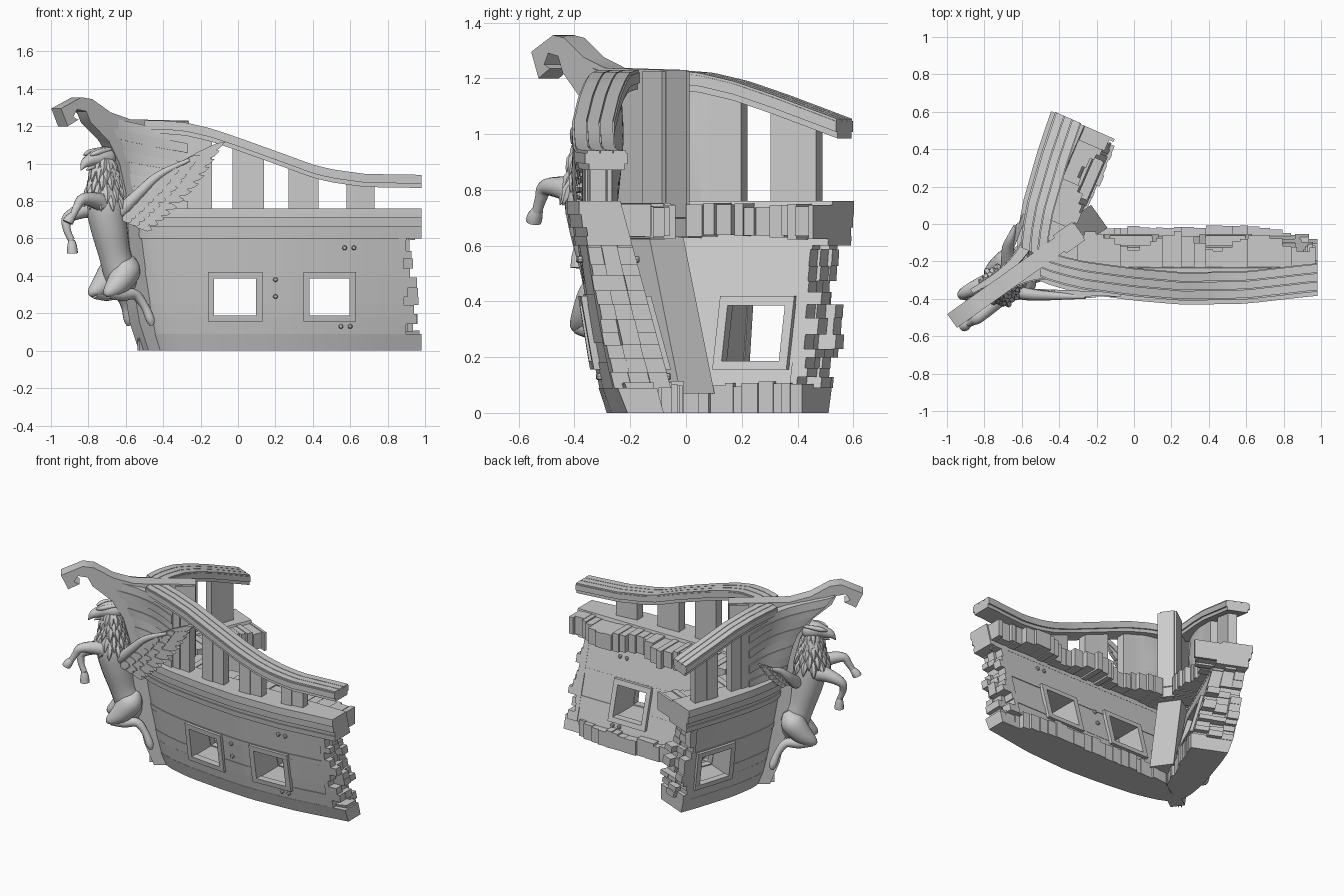
import bpy, bmesh, math, random
from mathutils import Vector as V

if "Cube" in bpy.data.objects:
    bpy.data.objects.remove(bpy.data.objects["Cube"])
random.seed(4)
R = random.uniform
P0 = V((-.3, -.04, 0))                      # bow symmetry axis (plan view)
E = V((.815, .58, 0))
N = V((-.58, .815, 0))
F = V((.8368, .5476, 0))                    # mirror line of the short side
LONG, SHORT = .97, .232                     # where the two broken sides end


def lerp(a, b, t): return a + (b - a) * t


def table(t, x):
    for (a, p), (b, q) in zip(t, t[1:]):
        if x <= b:
            return lerp(p, q, max(0, (x - a) / (b - a)))
    return t[-1][1]


def reflect(p):
    d = V(p) - P0
    r = 2 * d.dot(F) * F - d
    return V((P0.x + r.x, P0.y + r.y, p[2]))


def mesh(name, verts, faces, flip=False):
    me = bpy.data.meshes.new(name)
    me.from_pydata([reflect(v) if flip else V(v) for v in verts], [], faces)
    bm = bmesh.new()
    bm.from_mesh(me)
    bmesh.ops.remove_doubles(bm, verts=bm.verts, dist=1e-5)
    bmesh.ops.recalc_face_normals(bm, faces=bm.faces)
    bm.to_mesh(me)
    bm.free()
    ob = bpy.data.objects.new(name, me)
    bpy.context.collection.objects.link(ob)
    return ob


def loft(name, rings, flip=False):
    k, n = len(rings[0]), len(rings)
    faces = [(i*k+j, i*k+(j+1) % k, (i+1)*k+(j+1) % k, (i+1)*k+j) for i in range(n-1) for j in range(k)]
    faces += [tuple(range(k)), tuple(range((n-1)*k, n*k))]
    return mesh(name, [p for r in rings for p in r], faces, flip)


def tube(name, pts, flip=False, sides=12, sub=5):
    # pts: (x, y, z, radius), smoothed into a rounded limb
    P = [V(p) for p in pts]
    path = []
    for i in range(len(P) - 1):
        a, b, c, d = P[max(i-1, 0)], P[i], P[i+1], P[min(i+2, len(P)-1)]
        for s in range(sub):
            t = s / sub
            path.append(.5*(2*b + (c-a)*t + (2*a-5*b+4*c-d)*t*t + (3*b-a-3*c+d)*t**3))
    path.append(P[-1])
    rings = []
    for i, p in enumerate(path):
        d = (path[min(i+1, len(path)-1)] - path[max(i-1, 0)]).to_3d().normalized()
        s = d.cross(V((.6, -.75, .1))).normalized()
        u = d.cross(s)
        rings.append([p.to_3d() + max(p.w, .002)*(s*math.cos(2*math.pi*j/sides) + u*math.sin(2*math.pi*j/sides))
                      for j in range(sides)])
    return loft(name, rings, flip)


# hull surfaces: outer skin, inner skin, rail height
PLAN = [(0, -.229), (.03, -.27), (.07, -.298), (.13, -.325), (.2, -.35), (.37, -.385), (.54, -.408), (.76, -.402), (1, -.36)]
RAIL = [(-.4, 1.23), (-.28, 1.22), (-.15, 1.19), (0, 1.14), (.25, 1.05), (.4, .995), (.5, .97), (.68, .945), (1, .94)]
def axis(x): return P0.y + .7 * (x - P0.x)
def level(z): return min(1, max(0, z) / .7) ** .7
def bow(z): return -.46 - .11 * level(z)
def railz(x): return table(RAIL, x)


def yo(x, z):
    s = (x - bow(z)) / (.97 - bow(z))
    return table(PLAN, s) + (1 - level(z)) * (.09 + .06 * s)


def yi(x, z): return -.03 - .27 * z


def strip(name, x0, x1, z0, z1, fo, fi, flip=False, n=20):
    rings = []
    for i in range(n + 1):
        ring = []
        for zf, f in ((z0, fo), (z1, fo), (z1, fi), (z0, fi)):
            zr = zf if not callable(zf) else .8
            x = lerp(max(x0, bow(zr)), x1, (i / n) ** (1.4 if x0 < -.4 else 1))
            z = zf(x) if callable(zf) else zf
            ring.append((x, min(f(x, z), axis(x)), z))
        rings.append(ring)
    loft(name, rings, flip)


def sides(name, x0, x1, z0, z1, fo, fi, n=20, cut=0, short_fi=None):
    strip(name, x0, x1, z0, z1, fo, fi, False, n)
    if x0 < SHORT - cut - .015:
        strip(name + "_short_side", x0, min(x1, SHORT - cut), z0, z1, fo, short_fi or fi, True, n)


def off(f, d): return lambda x, z: f(x, z) + d


# hull planks, split around the window openings
WIN = [(-.13, .10), (.38, .60)]
END = .87
for z0, z1 in ((.09, .18), (.18, .25), (.25, .39), (.39, .425), (.425, .6)):
    segs = [(-.6, END)]
    if .18 <= z0 < .39:
        segs = [(-.6, -.13), (.10, .38), (.60, END)]
    for a, b in segs:
        sides("hull_plank", a, b, z0, z1, off(yo, R(0, .008)), off(yi, R(-.006, 0)), cut=.08)

# splintered plank ends
for flip, base, lim in ((False, END, .97), (True, SHORT - .08, SHORT)):
    z = .09
    while z < .6:
        h = R(.03, .06)
        for a, b in ((0, .3), (.3, .65), (.65, 1)):
            fa = lambda x, q, t=a: lerp(yo(x, q), yi(x, q), t)
            fb = lambda x, q, t=b: lerp(yo(x, q), yi(x, q), t)
            strip("splintered_end", base - .01, R(base + .01, lim), z, min(z + h, .6), fa, fb, flip, 1)
        z += h

# window frames inside and outside
for a, b in WIN:
    for f, d0, d1 in ((yo, -.018, .03), (yi, -.03, .018)):
        for x0, x1, z0, z1 in ((a-.03, b+.03, .155, .187), (a-.03, b+.03, .386, .42),
                               (a-.03, a+.003, .185, .388), (b-.003, b+.03, .185, .388)):
            sides("window_frame", x0, x1, z0, z1, off(f, d0), off(f, d1), 4, -.1)

# keel beam, wales and covering board
for z0, z1, d in ((0, .09, 0), (.6, .635, -.008), (.635, .665, -.002), (.665, .712, -.016), (.712, .76, -.024)):
    inner = yi if z0 > .1 else off(yi, -.05)
    sides("wale" if z0 else "keel_beam", -.6, LONG + .01, z0, z1, off(yo, d), inner, 26, 0 if z0 else .035)

# broken floor and deck planks
x = -.56
while x < LONG - .02:
    w = R(.03, .07)
    e = min(x + w, LONG)
    fl = -.012 - max(0, x - .7) * .45 + R(-.012, .006)
    tooth = abs(((x + .025) % .45) / .45 - .5) * 2
    dk = -.15 + .11 * (1 - tooth) + R(-.01, .01)
    sides("floor_plank", x, e, 0, .105 + R(-.01, .012), off(yo, .03), lambda q, z, v=fl: v, 1, .035,
          lambda q, z, v=fl: v - .02)
    sides("deck_plank", x, e, .63 + R(-.008, .008), .745 + R(-.01, .008), off(yo, .06), lambda q, z, v=dk: v, 1, 0,
          lambda q, z, v=dk: v - .02)
    x = e

# bulwark posts and sheer rail
for a, b in ((-.29, -.14), (-.03, .14), (.27, .43), (.58, .73)):
    m = (a + b) / 2
    for c, e, d in ((a, m, 0), (m, b, .008)):
        sides("bulwark_post", c, e, .74, lambda q: railz(q) - .04, off(yo, .035 + d), off(yo, .10), 2)
for lo, hi, d0, d1 in ((.07, .045, .012, .14), (.047, .009, -.002, .15), (.02, 0, .006, .05), (.02, 0, .054, .096), (.02, 0, .1, .145)):
    sides("sheer_rail", -.5, LONG + .01, lambda q, v=lo: railz(q) - v, lambda q, v=hi: railz(q) - v,
          off(yo, d0), off(yo, d1), 34, -.005)

# flared planks running from the bulwark out to the stem head
STEM = [(.74, .35), (.85, .37), (1, .41), (1.12, .49), (1.2, .58), (1.3, .66)]


def flare(u, k, inset):
    z0 = .75 + .54 * k
    a = P0 - E * table(STEM, z0) - N * .035
    b = V((-.27, yo(-.27, .8) + .02, 0))
    p = a.lerp(b, u) + V((0, .08 * k * math.sin(math.pi * u) + inset * u, 0)) + N * inset * .5
    return (p.x, p.y, lerp(z0, .75 + .41 * k, u ** .8))


for i in range(8):
    k0, k1, d = i / 8, (i + 1) / 8, .007 * (i % 2)
    rings = [[flare(u / 14, k, q) for k, q in ((k0, d), (k1, d), (k1, .06), (k0, .06))] for u in range(15)]
    for flip in (False, True):
        loft("flared_bow_plank", rings, flip)


# stem with hooked head, and inner corner post
def axis_plate(name, prof, w):
    rings = [[P0 - E * r + N * s + V((0, 0, z)) for r, z in prof] for s in (-w / 2, w / 2)]
    return loft(name, rings)


axis_plate("stem", [(.1, 0), (.25, 0), (.31, .15), (.35, .35), (.38, .6), (.40, .85), (.44, 1), (.51, 1.12), (.63, 1.22),
                    (.66, 1.28), (.72, 1.29), (.745, 1.25), (.71, 1.235), (.78, 1.2), (.825, 1.295), (.69, 1.355),
                    (.62, 1.345), (.5, 1.275), (.37, 1.237), (-.01, 1.23), (-.01, .7), (.1, .63)], .09)
axis_plate("upper_corner_post", [(.12, .63), (-.005, .63), (-.005, 1.225), (.12, 1.225)], .12)
axis_plate("inner_corner_post", [(.07, .68), (-.14, .07), (.08, .07), (.28, .68)], .15)
for x, z in ((.2, .38), (.2, .29), (.55, .13), (.6, .13), (.57, .55), (.62, .55)):
    for y in (yo(x, z), yi(x, z)):
        tube("bolt", [(x, y-.012, z, .008), (x, y-.006, z, .013), (x, y+.006, z, .013), (x, y+.012, z, .008)], sides=8, sub=1)

# figurehead: torso, head, beak, crest
tube("figure_torso", [(-.60, -.25, .30, .04), (-.62, -.265, .38, .085), (-.66, -.295, .52, .086), (-.69, -.32, .66, .098),
                      (-.71, -.335, .78, .102), (-.715, -.33, .88, .085), (-.72, -.33, .97, .066), (-.72, -.33, 1.05, .03)], sides=20)
tube("figure_head", [(-.66, -.285, 1.03, .02), (-.69, -.305, 1.035, .052), (-.74, -.34, 1.035, .052), (-.785, -.37, 1.02, .036),
                     (-.82, -.395, 1.0, .024), (-.84, -.41, .965, .003)], sides=14)
tube("figure_lower_beak", [(-.75, -.345, 1.0, .03), (-.78, -.37, .985, .018), (-.81, -.39, .965, .003)])
for flip in (False, True):
    tube("figure_brow", [(-.79, -.395, 1.045, .006), (-.75, -.385, 1.06, .015), (-.69, -.345, 1.075, .012), (-.63, -.30, 1.08, .002)], flip)
    # hind legs and trailing foot
    tube("figure_thigh", [(-.57, -.27, .50, .02), (-.59, -.30, .44, .075), (-.64, -.345, .36, .065), (-.69, -.385, .31, .035), (-.70, -.39, .29, .01)], flip)
    tube("figure_shin", [(-.69, -.38, .31, .032), (-.62, -.34, .30, .034), (-.55, -.30, .30, .028), (-.50, -.285, .24, .022),
                         (-.47, -.28, .17, .024), (-.46, -.28, .135, .012)], flip)
for c in range(5):
    for i in range(11):
        a = i * 2 * math.pi / 11 + c * .3
        r, z = .10 - .012 * c, .80 + .048 * c + R(-.01, .01)
        dx, dy = math.cos(a), math.sin(a)
        tube("neck_feather", [(-.715 + dx*(r-.03), -.333 + dy*(r-.03), z + .05, .012), (-.715 + dx*r, -.333 + dy*r, z, .022),
                              (-.715 + dx*(r+.02), -.333 + dy*(r+.02), z - .05, .002)], sides=6, sub=2)

# raised forelegs with hooves
tube("raised_foreleg", [(-.70, -.36, .76, .06), (-.75, -.42, .80, .046), (-.83, -.50, .81, .03), (-.86, -.52, .77, .022), (-.885, -.535, .72, .018)])
tube("raised_hoof", [(-.88, -.53, .73, .018), (-.90, -.542, .705, .028), (-.91, -.546, .685, .028)], sub=2)
tube("bent_foreleg", [(-.75, -.31, .76, .06), (-.82, -.33, .755, .046), (-.91, -.37, .71, .03), (-.915, -.385, .65, .021), (-.89, -.385, .59, .018)])
tube("bent_hoof", [(-.89, -.385, .59, .018), (-.887, -.385, .56, .026), (-.885, -.385, .52, .03)], sub=2)


# wings: long one along the visible side, folded stub on the other
def feather(root, tip, w, lift, flip, sc):
    a, b = V(root), V(tip)
    d = (b - a).normalized()
    s = V((-d.y, d.x)) * w
    out = [a + s*.6, a.lerp(b, .6) + s, a.lerp(b, .9) + s*.75, b, a.lerp(b, .9) - s*.75, a.lerp(b, .6) - s, a - s*.6]
    o = V((-.62, .75))
    out = [o + (p - o) * sc + V((.06 * flip, 0)) for p in out]
    rings = [[(p.x, -.365 - .045*(p.x + .6) - lift + t + .03*flip, p.y) for p in out] for t in (0, .022)]
    loft("wing_feather", rings, flip)


for flip, sc in ((False, 1), (True, .42)):
    for row, (reach, w, lift) in enumerate(((1, .021, 0), (.62, .02, .01), (.36, .02, .02))):
        for i in range(13):
            t = i / 12
            root = (lerp(-.63, -.42, t), lerp(.72, .93, t))
            tip = (table([(0, -.46), (.3, -.34), (.6, -.2), (1, -.07)], t), table([(0, .645), (.3, .75), (.6, .90), (1, 1.115)], t))
            end = [lerp(root[j], tip[j], reach) for j in (0, 1)]
            feather(root, end, w, lift + .004 * (i % 2), flip, sc)
    dx, dy = .06 * flip, .03 * flip
    tube("wing_arm", [(-.68 + dx, -.335 + dy, .70, .04), (-.62 + dx, -.365 + dy, .75, .036), (-.62 + dx + .09*sc, -.38 + dy, .75 + .09*sc, .03),
                      (-.62 + dx + .2*sc, -.385 + dy, .75 + .19*sc, .022), (-.62 + dx + .36*sc, -.39 + dy, .75 + .27*sc, .01)], flip)

# smooth curved surfaces, keep plank edges sharp
bpy.ops.object.select_all(action='SELECT')
bpy.context.view_layer.objects.active = bpy.context.scene.objects[0]
bpy.ops.object.shade_smooth_by_angle(angle=math.radians(35))
